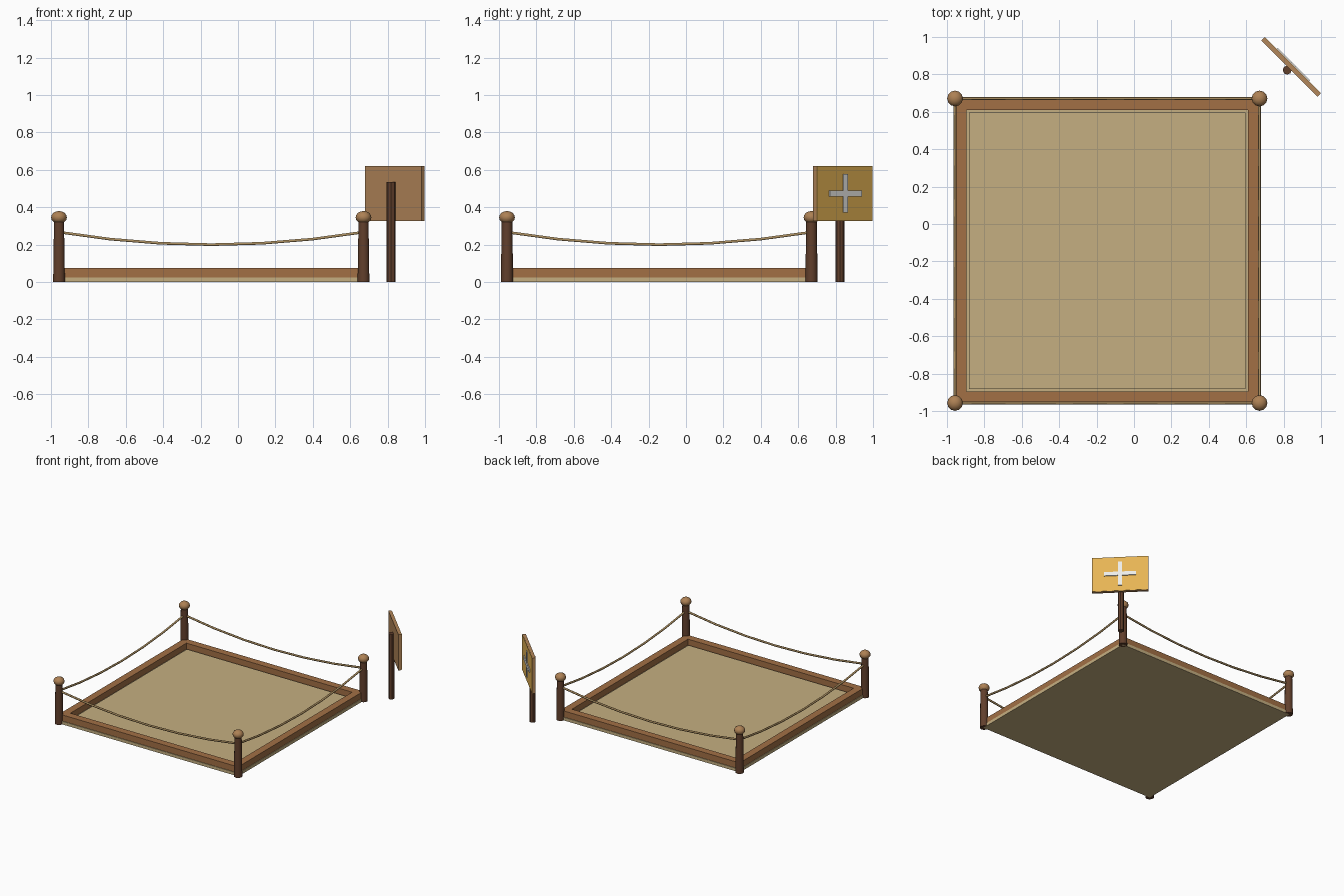
import bpy, bmesh, math
from mathutils import Matrix, Vector

if "Cube" in bpy.data.objects:
    bpy.data.objects.remove(bpy.data.objects["Cube"])

C = -0.143          # centre of the square pen in x and y
H = 0.814           # half distance between posts
PALETTE = {
    "dark_wood": (0.12, 0.05, 0.025), "frame_wood": (0.36, 0.16, 0.06),
    "knob_wood": (0.42, 0.22, 0.09), "sand": (0.56, 0.43, 0.22),
    "rope": (0.42, 0.28, 0.12), "board_wood": (0.45, 0.24, 0.10),
    "yellow_paint": (0.80, 0.46, 0.09), "white_paint": (0.85, 0.85, 0.82),
}
MATS = {}
for key, rgb in PALETTE.items():
    MATS[key] = bpy.data.materials.new(key)
    MATS[key].diffuse_color = (*rgb, 1)


def add_mesh(name, bm, mat, matrix=Matrix()):
    bmesh.ops.recalc_face_normals(bm, faces=bm.faces)
    me = bpy.data.meshes.new(name)
    bm.to_mesh(me)
    bm.free()
    me.materials.append(MATS[mat])
    ob = bpy.data.objects.new(name, me)
    bpy.context.collection.objects.link(ob)
    ob.matrix_world = matrix
    return ob


def box(name, size, loc, mat, matrix=Matrix()):
    bm = bmesh.new()
    bmesh.ops.create_cube(bm, size=1, matrix=Matrix.Translation(loc) @ Matrix.Diagonal((*size, 1)))
    return add_mesh(name, bm, mat, matrix)


def pole(name, r1, r2, height, sides, x, y, mat):
    bm = bmesh.new()
    bmesh.ops.create_cone(bm, cap_ends=True, segments=sides, radius1=r1, radius2=r2,
                          depth=height, matrix=Matrix.Translation((x, y, height / 2)))
    return add_mesh(name, bm, mat)


def smooth(ob, angle=50):
    bpy.ops.object.select_all(action='DESELECT')
    ob.select_set(True)
    bpy.context.view_layer.objects.active = ob
    bpy.ops.object.shade_smooth_by_angle(angle=math.radians(angle))


# Sand slab and the slightly raised sand bed
box("sand_base", (1.636, 1.636, 0.025), (C, C, 0.0125), "sand")
box("sand_bed", (1.476, 1.476, 0.02), (C, C, 0.025), "sand")

# Timber frame: mitre-free square ring made from outer and inner loops
bm = bmesh.new()
rings = []
for half, z in ((0.813, 0.02), (0.813, 0.075), (0.753, 0.075), (0.753, 0.02)):
    rings.append([bm.verts.new((C + sx * half, C + sy * half, z))
                  for sx, sy in ((-1, -1), (1, -1), (1, 1), (-1, 1))])
for a in range(4):
    for i in range(4):
        r0, r1, j = rings[a], rings[(a + 1) % 4], (i + 1) % 4
        bm.faces.new((r0[i], r0[j], r1[j], r1[i]))
add_mesh("timber_frame", bm, "frame_wood")

# Corner posts with flattened round knobs, joined by sagging ropes
names = ("front_left", "front_right", "back_right", "back_left")
corners = [Vector((C + sx * H, C + sy * H, 0)) for sx, sy in ((-1, -1), (1, -1), (1, 1), (-1, 1))]
for i, (n, p) in enumerate(zip(names, corners)):
    smooth(pole(n + "_post", 0.033, 0.028, 0.335, 10, p.x, p.y, "dark_wood"))

    bm = bmesh.new()
    bmesh.ops.create_uvsphere(bm, u_segments=12, v_segments=8, radius=1,
                              matrix=Matrix.Translation((p.x, p.y, 0.346)) @ Matrix.Diagonal((0.042, 0.042, 0.034, 1)))
    smooth(add_mesh(n + "_knob", bm, "knob_wood"))

    q = corners[(i + 1) % 4]
    cu = bpy.data.curves.new(n + "_rope", 'CURVE')
    cu.dimensions = '3D'
    cu.bevel_depth = 0.008
    cu.bevel_resolution = 1
    sp = cu.splines.new('POLY')
    sp.points.add(6)
    for k, pt in enumerate(sp.points):
        t = k / 6
        pos = p.lerp(q, t)
        pt.co = (pos.x, pos.y, 0.267 - 0.067 * (1 - (2 * t - 1) ** 2), 1)
    cu.materials.append(MATS["rope"])
    rope = bpy.data.objects.new(n + "_rope", cu)
    bpy.context.collection.objects.link(rope)
    bpy.ops.object.select_all(action='DESELECT')
    rope.select_set(True)
    bpy.context.view_layer.objects.active = rope
    bpy.ops.object.convert(target='MESH')

# Sign outside the back right corner, facing away diagonally
smooth(pole("sign_pole", 0.024, 0.024, 0.535, 8, 0.819, 0.823, "dark_wood"), 30)
M = Matrix.Translation((0.839, 0.839, 0.474)) @ Matrix.Rotation(math.radians(-45), 4, 'Z')
box("sign_board", (0.427, 0.024, 0.295), (0, 0, 0), "board_wood", M)
box("sign_face", (0.421, 0.006, 0.291), (0, 0.012, 0), "yellow_paint", M)

# Raised plus mark on the sign face
w, a, b = 0.016, 0.121, 0.103
quarter = [(a, -w), (a, w), (w, w), (w, b), (-w, b), (-w, w),
           (-a, w), (-a, -w), (-w, -w), (-w, -b), (w, -b), (w, -w)]
bm = bmesh.new()
face = bm.faces.new([bm.verts.new((x, 0.012, z)) for x, z in quarter])
ext = bmesh.ops.extrude_face_region(bm, geom=[face])
bmesh.ops.translate(bm, vec=(0, 0.01, 0), verts=[v for v in ext["geom"] if isinstance(v, bmesh.types.BMVert)])
add_mesh("sign_plus", bm, "white_paint", M)

for m in bpy.data.materials:
    if m.users and not m.is_grease_pencil:
        m.use_nodes = True
        m.node_tree.nodes["Principled BSDF"].inputs["Base Color"].default_value = m.diffuse_color
